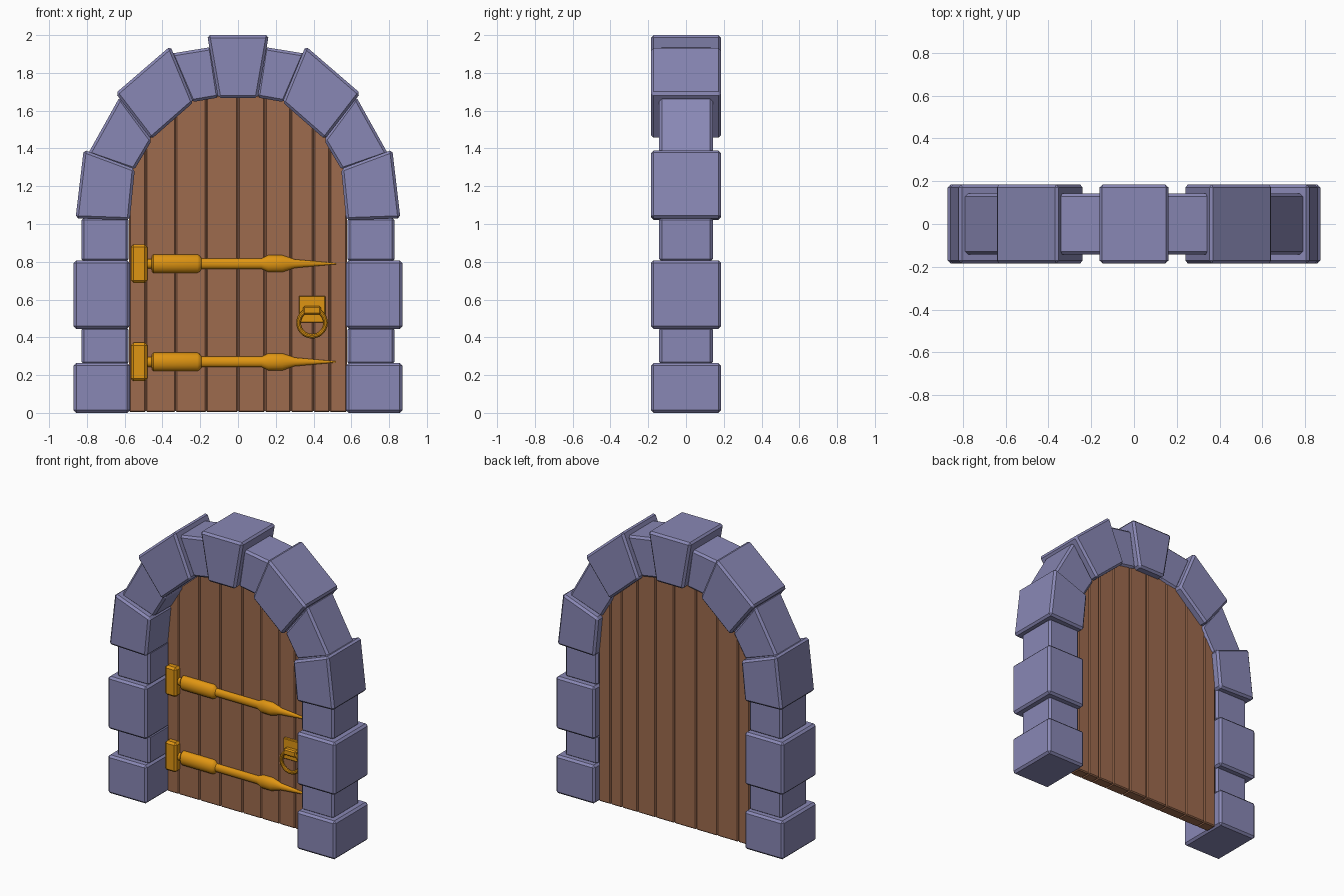
import bpy, bmesh, math
from mathutils import Matrix

if "Cube" in bpy.data.objects:
    bpy.data.objects.remove(bpy.data.objects["Cube"])


def material(name, rgb):
    m = bpy.data.materials.new(name)
    m.diffuse_color = (*rgb, 1)
    m.use_nodes = True
    m.node_tree.nodes["Principled BSDF"].inputs["Base Color"].default_value = m.diffuse_color
    return m


STONE = material("grey violet stone", (0.25, 0.245, 0.46))
WOOD = material("brown wood", (0.34, 0.145, 0.075))
BRASS = material("golden metal", (0.74, 0.30, 0.006))


def finish(name, bm, mat, bevel=0.0, smooth=False):
    bmesh.ops.recalc_face_normals(bm, faces=bm.faces[:])
    me = bpy.data.meshes.new(name)
    bm.to_mesh(me)
    bm.free()
    me.materials.append(mat)
    ob = bpy.data.objects.new(name, me)
    bpy.context.collection.objects.link(ob)
    if bevel:
        mod = ob.modifiers.new("bevel", 'BEVEL')
        mod.width = bevel
        mod.segments = 1
        mod.limit_method = 'ANGLE'
        mod.angle_limit = math.radians(40)
    if smooth:
        bpy.ops.object.select_all(action='DESELECT')
        ob.select_set(True)
        bpy.context.view_layer.objects.active = ob
        bpy.ops.object.shade_smooth_by_angle(angle=math.radians(35))
    return ob


def prism(name, pts, y0, y1, mat, bevel):
    """Extrude an outline in the x-z plane from y0 to y1."""
    bm = bmesh.new()
    f = bm.faces.new([bm.verts.new((x, y0, z)) for x, z in pts])
    ext = bmesh.ops.extrude_face_region(bm, geom=[f])["geom"]
    for v in ext:
        if isinstance(v, bmesh.types.BMVert):
            v.co.y = y1
    return finish(name, bm, mat, bevel)


def rect(x0, x1, z0, z1):
    return [(x0, z0), (x1, z0), (x1, z1), (x0, z1)]


# Stones of the right half, mirrored to the left: name, outline, half depth
BIG, SMALL = 0.185, 0.142
stones = [
    ("jamb_base", rect(0.573, 0.87, 0.0, 0.265), BIG),
    ("jamb_filler_low", rect(0.58, 0.828, 0.255, 0.455), SMALL),
    ("jamb_block", rect(0.573, 0.87, 0.445, 0.808), BIG),
    ("jamb_filler_high", rect(0.58, 0.828, 0.80, 1.035), SMALL),
    ("arch_springer", [(0.573, 1.02), (0.86, 1.03), (0.817, 1.393), (0.546, 1.292)], BIG),
    ("arch_filler_low", [(0.55, 1.285), (0.795, 1.37), (0.625, 1.675), (0.455, 1.445)], SMALL),
    ("arch_block", [(0.46, 1.448), (0.648, 1.692), (0.358, 1.942), (0.235, 1.645)], BIG),
    ("arch_filler_high", [(0.245, 1.645), (0.355, 1.902), (0.14, 1.937), (0.10, 1.67)], SMALL),
]
for name, pts, d in stones:
    for side, s in (("left", -1), ("right", 1)):
        prism(f"{name}_{side}", [(s * x, z) for x, z in pts], -d, d, STONE, 0.014)
prism("keystone", [(-0.105, 1.667), (0.105, 1.667), (0.163, 2.0), (-0.163, 2.0)],
      -BIG, BIG, STONE, 0.014)

# Door planks, cut to the arch curve
curve = [(0, 1.685), (0.12, 1.68), (0.25, 1.66), (0.475, 1.465), (0.56, 1.31), (0.59, 1.02)]
FRONT, BACK = 0.05, 0.13


def arch_z(x):
    x = abs(x)
    for (xa, za), (xb, zb) in zip(curve, curve[1:]):
        if x <= xb:
            return za + (zb - za) * (x - xa) / (xb - xa)
    return curve[-1][1]


seams = [-0.577, -0.488, -0.33, -0.168, 0, 0.143, 0.28, 0.40, 0.486, 0.577]
breaks = [s * x for x, z in curve[1:] for s in (-1, 1)]
for i, (a, b) in enumerate(zip(seams, seams[1:])):
    xs = sorted([a, b] + [x for x in breaks if a + 0.01 < x < b - 0.01], reverse=True)
    pts = [(a, 0.004), (b, 0.004)] + [(x, arch_z(x)) for x in xs]
    prism(f"door_plank_{i + 1}", pts, FRONT, BACK, WOOD, 0.007)

# Strap hinges: a turned bar flattened against the door, with an end plate
bar = [(-0.50, 0.026), (-0.458, 0.026), (-0.455, 0.042), (-0.448, 0.049), (-0.215, 0.049),
       (-0.205, 0.044), (-0.192, 0.028), (0.125, 0.028), (0.16, 0.045), (0.235, 0.045),
       (0.30, 0.023), (0.52, 0.003)]
N = 16
for label, z in (("lower", 0.27), ("upper", 0.79)):
    bm = bmesh.new()
    rings = [[bm.verts.new((x, FRONT - 0.005 + 0.75 * r * math.cos(2 * math.pi * k / N),
                            z + r * math.sin(2 * math.pi * k / N))) for k in range(N)]
             for x, r in bar]
    for p, q in zip(rings, rings[1:]):
        for k in range(N):
            bm.faces.new((p[k], p[(k + 1) % N], q[(k + 1) % N], q[k]))
    bm.faces.new(rings[0])
    bm.faces.new(rings[-1])
    finish(f"hinge_strap_{label}", bm, BRASS, smooth=True)
    prism(f"hinge_plate_{label}", rect(-0.567, -0.48, z - 0.102, z + 0.102),
          FRONT - 0.045, FRONT + 0.02, BRASS, 0.014)

# Ring handle with back plate and lug
prism("handle_plate", rect(0.322, 0.462, 0.478, 0.62), FRONT - 0.018, FRONT + 0.02, BRASS, 0.004)
prism("handle_lug", rect(0.345, 0.44, 0.52, 0.565), FRONT - 0.05, FRONT, BRASS, 0.008)
bm = bmesh.new()
M, K, R, r = 28, 10, 0.071, 0.0125
grid = []
for i in range(M):
    a = 2 * math.pi * i / M
    grid.append([])
    for j in range(K):
        t = 2 * math.pi * j / K
        w = R + r * math.cos(t)
        grid[-1].append(bm.verts.new((0.392 + w * math.cos(a), FRONT - 0.034 + r * math.sin(t),
                                      0.477 + w * math.sin(a))))
for i in range(M):
    for j in range(K):
        p, q = grid[i], grid[(i + 1) % M]
        bm.faces.new((p[j], p[(j + 1) % K], q[(j + 1) % K], q[j]))
finish("handle_ring", bm, BRASS, smooth=True)
